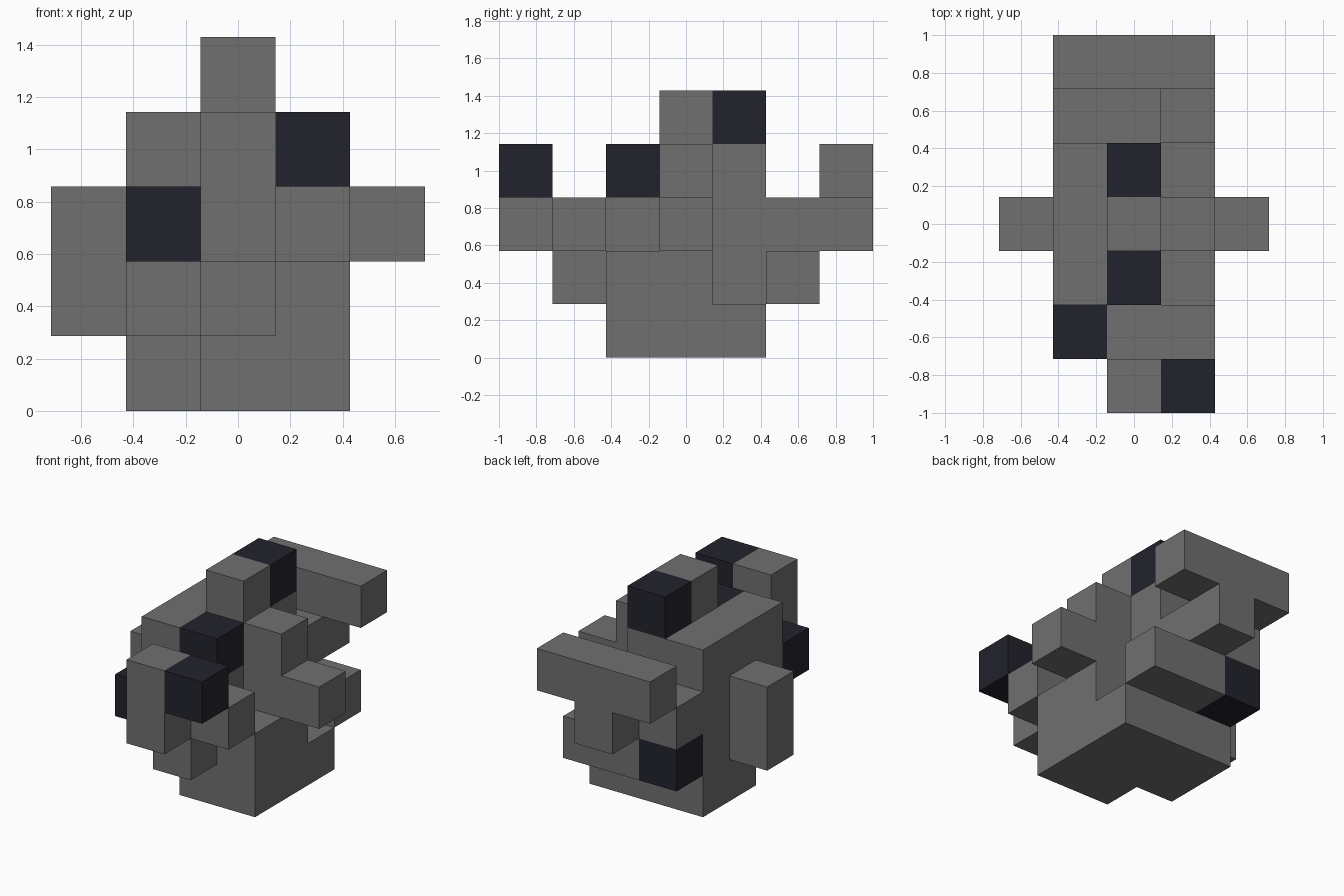
import bpy, bmesh
from mathutils import Vector

cube = bpy.data.objects.get("Cube")
if cube:
    bpy.data.objects.remove(cube, do_unlink=True)

CELL = 2 / 7


def material(name, color):
    mat = bpy.data.materials.new(name)
    mat.use_nodes = True
    mat.diffuse_color = color
    mat.node_tree.nodes["Principled BSDF"].inputs["Base Color"].default_value = color
    return mat


grey = material("stone grey", (0.162, 0.162, 0.162, 1))
dark = material("dark navy", (0.016, 0.016, 0.026, 1))

# Each part: name, material, blocks as first cell and last cell (x, y, z)
PARTS = [
    ("base", grey, [((-1, 0, 0), (1, 1, 0)), ((0, -1, 0), (1, -1, 0))]),
    ("body", grey, [((-1, -1, 1), (0, 1, 3)), ((1, -1, 1), (1, 0, 1)), ((1, 0, 2), (1, 0, 3))]),
    ("top_block", grey, [((0, 0, 4), (0, 0, 4))]),
    ("left_arm", grey, [((2, 0, 2), (2, 0, 2))]),
    ("right_arm", grey, [((-2, 0, 1), (-2, 0, 2))]),
    ("front_ledge", grey, [((0, -2, 2), (1, -2, 2)), ((0, -2, 1), (0, -2, 1))]),
    ("front_post", grey, [((0, -3, 2), (0, -3, 3))]),
    ("back_ledge", grey, [((0, 2, 1), (1, 2, 1)), ((-1, 2, 2), (0, 2, 2))]),
    ("back_bar", grey, [((-1, 3, 3), (1, 3, 3)), ((0, 3, 2), (0, 3, 2))]),
    ("dark_front_post_cube", dark, [((1, -3, 3), (1, -3, 3))]),
    ("dark_front_ledge_cube", dark, [((-1, -2, 2), (-1, -2, 2))]),
    ("dark_upper_cube", dark, [((0, -1, 3), (0, -1, 3))]),
    ("dark_top_cube", dark, [((0, 1, 4), (0, 1, 4))]),
    ("dark_back_ledge_cube", dark, [((-1, 2, 1), (-1, 2, 1))]),
]

# Give every cell to one part; later parts replace earlier ones
owner = {}
for name, mat, blocks in PARTS:
    for low, high in blocks:
        for x in range(low[0], high[0] + 1):
            for y in range(low[1], high[1] + 1):
                for z in range(low[2], high[2] + 1):
                    owner[x, y, z] = name


def add_outer_faces(bm, cell):
    """Add the sides of a cell that have no neighbour."""
    centre = Vector(cell) + Vector((0, 0, 0.5))
    for axis in range(3):
        for sign in (-1, 1):
            n = Vector((0, 0, 0))
            n[axis] = sign
            if tuple(int(c + d) for c, d in zip(cell, n)) in owner:
                continue
            u = Vector((0, 0, 0))
            u[(axis + 1) % 3] = 1
            v = n.cross(u)
            corners = [centre + (n + a * u + b * v) / 2
                       for a, b in ((-1, -1), (1, -1), (1, 1), (-1, 1))]
            bm.faces.new([bm.verts.new(c * CELL) for c in corners])


# One clean mesh per part
for name, mat, blocks in PARTS:
    bm = bmesh.new()
    for cell, part in owner.items():
        if part == name:
            add_outer_faces(bm, cell)
    bmesh.ops.remove_doubles(bm, verts=bm.verts, dist=0.001)
    bmesh.ops.dissolve_limit(bm, angle_limit=0.01, verts=bm.verts, edges=bm.edges)
    mesh = bpy.data.meshes.new(name)
    bm.to_mesh(mesh)
    bm.free()
    mesh.materials.append(mat)
    bpy.context.collection.objects.link(bpy.data.objects.new(name, mesh))
